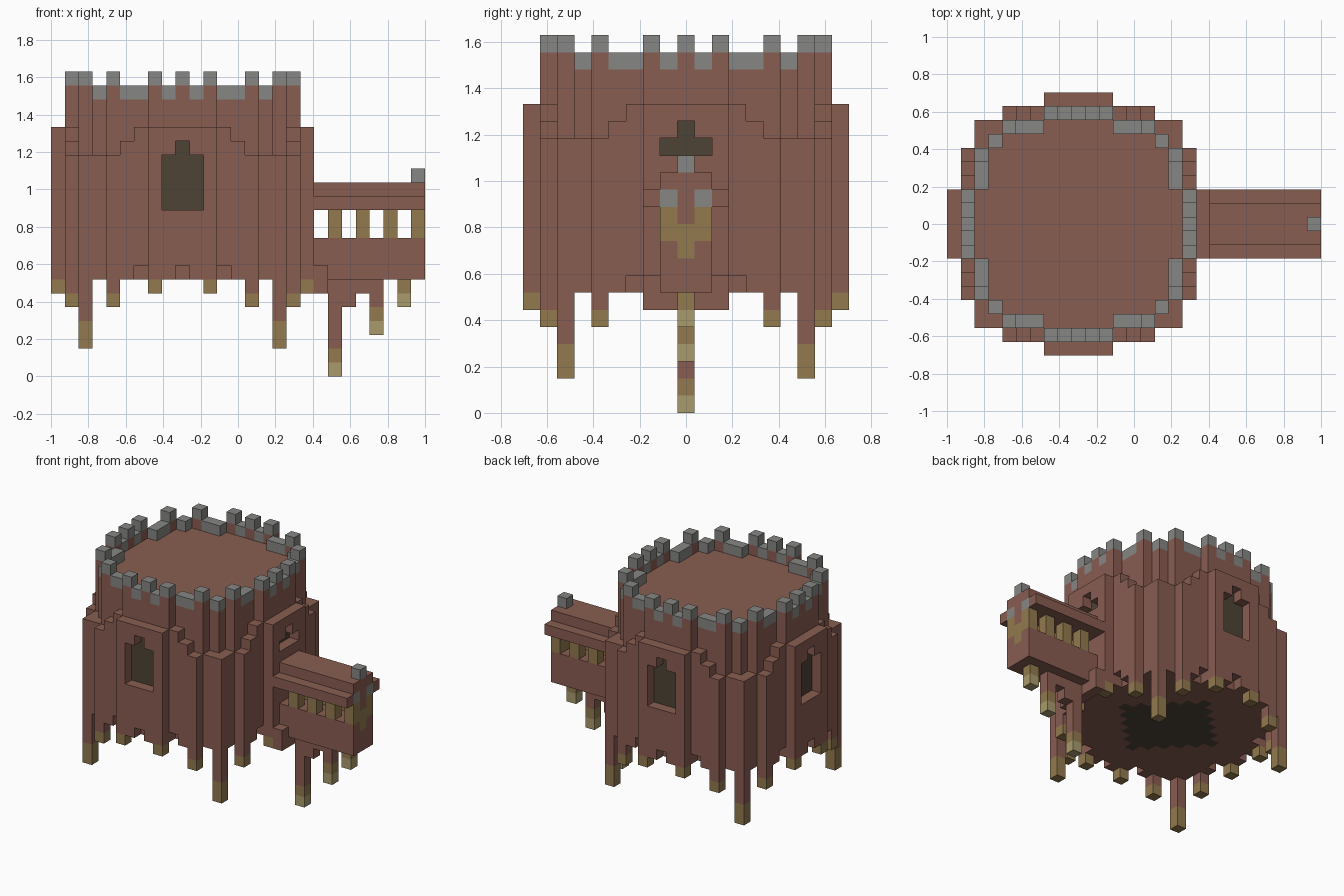
import bpy, bmesh
from mathutils import Vector

cube = bpy.data.objects.get("Cube")
if cube:
    bpy.data.objects.remove(cube, do_unlink=True)

U = 2 / 27                      # block size
ORIGIN = Vector((-1, -9.5 * U, 0))
C = 9                           # tower centre block in x and y

COLOURS = {
    "brick red": (0.25, 0.11, 0.083),
    "stone grey": (0.24, 0.24, 0.228),
    "gold": (0.29, 0.193, 0.076),
    "pale gold": (0.40, 0.33, 0.155),
    "window dark": (0.075, 0.056, 0.036),
}
RED, GREY, GOLD, PALE, DARK = range(5)
materials = []
for name, rgb in COLOURS.items():
    m = bpy.data.materials.new(name)
    m.use_nodes = True
    m.diffuse_color = (*rgb, 1)
    m.node_tree.nodes["Principled BSDF"].inputs["Base Color"].default_value = (*rgb, 1)
    m.node_tree.nodes["Principled BSDF"].inputs["Roughness"].default_value = 0.9
    materials.append(m)

blocks = {}                     # (i, j, k) -> (part, colour)


def fill(part, colour, xs, ys, zs):
    """Fill a box of blocks; each range is a (first, last) pair."""
    for i in range(xs[0], xs[1] + 1):
        for j in range(ys[0], ys[1] + 1):
            for k in range(zs[0], zs[1] + 1):
                blocks[i, j, k] = (part, colour)


def column(part, colour, i, j, bottom, top):
    fill(part, colour, (i, i), (j, j), (bottom, top - 1))


# Half width of each row of the round core, by distance from the centre row
CORE = [8] * 3 + [7] * 3 + [6, 5, 2]


def in_core(i, j):
    di, dj = abs(i - C), abs(j - C)
    return dj < len(CORE) and di <= CORE[dj]


# Outer buttress columns: (far, near offset) -> bottom, top of gold tip, top
SKIRT = {
    (9, 0): (8, 8, 18), (9, 1): (7, 7, 18), (9, 2): (6, 7, 18),
    (8, 3): (8, 8, 18), (8, 4): (7, 7, 17), (8, 5): (5, 6, 16),
    (7, 6): (7, 7, 16), (7, 7): (2, 4, 16),
}

for i in range(19):
    for j in range(19):
        di, dj = abs(i - C), abs(j - C)
        far, near = max(di, dj), min(di, dj)
        if in_core(i, j):
            # Core, dark patch below, parapet and merlons on the rim
            column("tower_core", RED, i, j, 7, 20)
            if di + dj <= 5:
                blocks[i, j, 7] = ("tower_core", DARK)
            steps = ((1, 0), (-1, 0), (0, 1), (0, -1))
            if not all(in_core(i + a, j + b) for a, b in steps):
                merlon = near in (0, 2, 5)
                column("parapet", RED if merlon else GREY, i, j, 20, 21)
                if merlon:
                    column("merlons", GREY, i, j, 21, 22)
        elif (far, near) in SKIRT:
            low, tip, top = SKIRT[far, near]
            column("buttresses", RED, i, j, tip, top)
            column("buttress_tips", GOLD, i, j, low, tip)

# Recessed windows on four sides, with a short one above the balcony
for ax, ay in ((1, 0), (-1, 0), (0, 1), (0, -1)):
    for side in (-1, 0, 1):
        first = 15 if ax == 1 else 12
        for k in range(first, 17 if side == 0 else 16):
            i, j = C + ax * 9 + ay * side, C + ay * 9 + ax * side
            blocks.pop((i, j, k), None)
            blocks[i - ax, j - ay, k] = ("windows", DARK)

# Balcony: bracket, base, posts and stepped roof
fill("balcony_bracket", RED, (19, 19), (7, 11), (6, 7))
fill("balcony_base", RED, (19, 26), (8, 10), (7, 9))
for i in (20, 22, 24, 26):
    for j in (8, 10):
        column("balcony_posts", GOLD, i, j, 10, 12)
fill("balcony_roof", RED, (19, 26), (7, 11), (12, 12))
fill("balcony_roof", RED, (19, 26), (8, 10), (13, 13))
for j in (8, 10):
    blocks[26, j, 12] = ("balcony_roof", GREY)
column("balcony_merlon", GREY, 26, 9, 14, 15)
column("end_pendant", GOLD, 26, 9, 9, 11)
column("end_pendant", RED, 26, 9, 11, 12)

# Hanging drops under the balcony: pale tip, gold, then red
for i, low, gold, red in ((20, 0, 1, 2), (21, 5, 5, 5), (22, 6, 6, 6),
                          (23, 3, 4, 5), (25, 5, 6, 7)):
    column("balcony_drops", PALE, i, 9, low, gold)
    column("balcony_drops", GOLD, i, 9, gold, red)
    column("balcony_drops", RED, i, 9, red, 7)


def build(part):
    """Skin the exposed sides of one part's blocks and merge flat areas."""
    bm = bmesh.new()
    corners = {}

    def vert(p):
        if p not in corners:
            corners[p] = bm.verts.new(ORIGIN + Vector(p) * U)
        return corners[p]

    for cell, (owner, colour) in blocks.items():
        if owner != part:
            continue
        for axis in range(3):
            for way in (0, 1):
                beside = list(cell)
                beside[axis] += 2 * way - 1
                if tuple(beside) in blocks:
                    continue
                ring = []
                for a, b in ((0, 0), (1, 0), (1, 1), (0, 1)):
                    p = list(cell)
                    p[axis] += way
                    p[(axis + 1) % 3] += a
                    p[(axis + 2) % 3] += b
                    ring.append(vert(tuple(p)))
                face = bm.faces.new(ring if way else ring[::-1])
                face.material_index = colour
    bm.normal_update()
    bmesh.ops.dissolve_limit(bm, angle_limit=0.01, verts=bm.verts[:],
                             edges=bm.edges[:], delimit={'MATERIAL'})
    mesh = bpy.data.meshes.new(part)
    for m in materials:
        mesh.materials.append(m)
    bm.to_mesh(mesh)
    bm.free()
    bpy.context.collection.objects.link(bpy.data.objects.new(part, mesh))


for part in sorted({owner for owner, _ in blocks.values()}):
    build(part)
